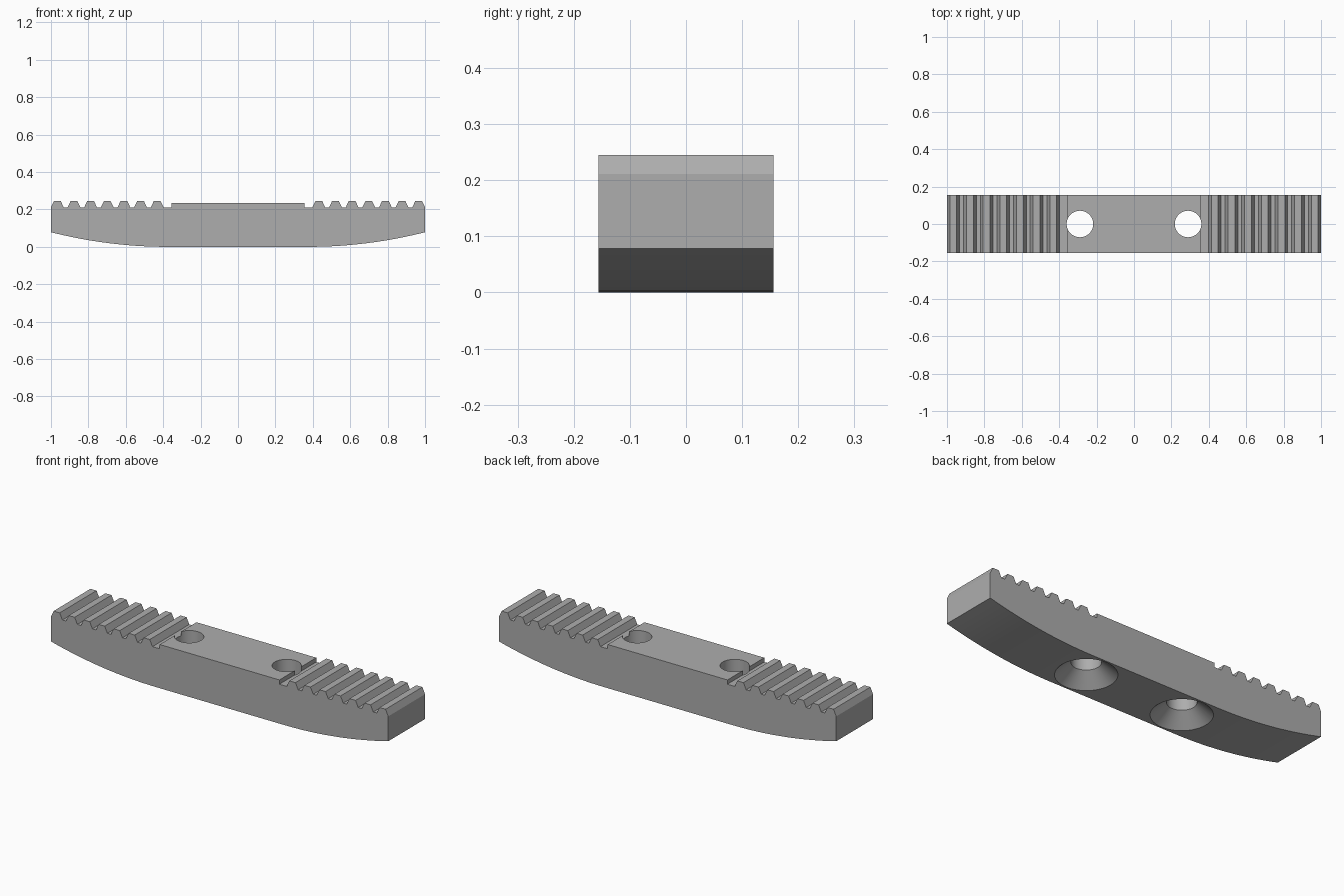
import bpy, bmesh, math

if "Cube" in bpy.data.objects:
    bpy.data.objects.remove(bpy.data.objects["Cube"], do_unlink=True)

HALF_DEPTH = 0.156
VALLEY, CROWN, PAD = 0.211, 0.245, 0.234      # heights of the top features
PAD_END = 0.355
FLAT_END, END_RISE = 0.38, 0.078              # underside curve
TEETH, PITCH, FIRST = 7, 0.089, 0.432
HOLE_X, HOLE_R, SINK_R, SINK_DEPTH = 0.289, 0.071, 0.147, 0.066

grey = bpy.data.materials.new("plain grey")
grey.use_nodes = True
colour = (0.42, 0.42, 0.42, 1)
grey.diffuse_color = colour
grey.node_tree.nodes["Principled BSDF"].inputs["Base Color"].default_value = colour


def make_object(name, bm):
    bmesh.ops.recalc_face_normals(bm, faces=bm.faces)
    mesh = bpy.data.meshes.new(name)
    bm.to_mesh(mesh)
    bm.free()
    mesh.materials.append(grey)
    obj = bpy.data.objects.new(name, mesh)
    bpy.context.collection.objects.link(obj)
    return obj


def half_profile():
    # Right half of the outline, from the middle of the pad round to the underside
    pts = [(PAD_END, PAD), (PAD_END, VALLEY)]
    for i in range(TEETH):
        c = FIRST + i * PITCH
        pts += [(c - 0.034, VALLEY), (c - 0.018, CROWN),
                (c + 0.018, CROWN), (c + 0.034, VALLEY)]
    steps = 16
    for i in range(steps, -1, -1):
        t = i / steps
        pts.append((FLAT_END + (1 - FLAT_END) * t, END_RISE * t * t))
    return pts


# Toothed bar: mirrored outline extruded across the depth
right = half_profile()
outline = right + [(-x, z) for x, z in reversed(right)]
bm = bmesh.new()
face = bm.faces.new([bm.verts.new((x, -HALF_DEPTH, z)) for x, z in outline])
ext = bmesh.ops.extrude_face_region(bm, geom=[face])
moved = [v for v in ext["geom"] if isinstance(v, bmesh.types.BMVert)]
bmesh.ops.translate(bm, verts=moved, vec=(0, 2 * HALF_DEPTH, 0))
bar = make_object("toothed_bar", bm)


def countersunk_cutter(name, x):
    # Cone widening below the base, topped by a straight shaft
    extra = 0.002
    slope = (SINK_R - HOLE_R) / SINK_DEPTH
    rings = [(SINK_R + slope * extra, -extra), (HOLE_R, SINK_DEPTH), (HOLE_R, 0.4)]
    sides = 64
    bm = bmesh.new()
    loops = [[bm.verts.new((x + r * math.cos(a), r * math.sin(a), z))
              for a in (math.tau * k / sides for k in range(sides))]
             for r, z in rings]
    for low, high in zip(loops, loops[1:]):
        for k in range(sides):
            n = (k + 1) % sides
            bm.faces.new((low[k], low[n], high[n], high[k]))
    bm.faces.new(loops[0])
    bm.faces.new(loops[-1])
    cutter = make_object(name, bm)
    cutter.hide_render = True
    return cutter


# Two countersunk screw holes
bpy.context.view_layer.objects.active = bar
for name, side in (("left_hole_cutter", 1), ("right_hole_cutter", -1)):
    cutter = countersunk_cutter(name, side * HOLE_X)
    mod = bar.modifiers.new("screw hole", "BOOLEAN")
    mod.operation = "DIFFERENCE"
    mod.solver = "EXACT"
    mod.object = cutter
    bpy.ops.object.modifier_apply(modifier=mod.name)
    bpy.data.objects.remove(cutter, do_unlink=True)

# Smooth the hole walls and underside, keeping the tooth edges sharp
bpy.ops.object.select_all(action="DESELECT")
bar.select_set(True)
bpy.ops.object.shade_smooth_by_angle(angle=math.radians(25))
